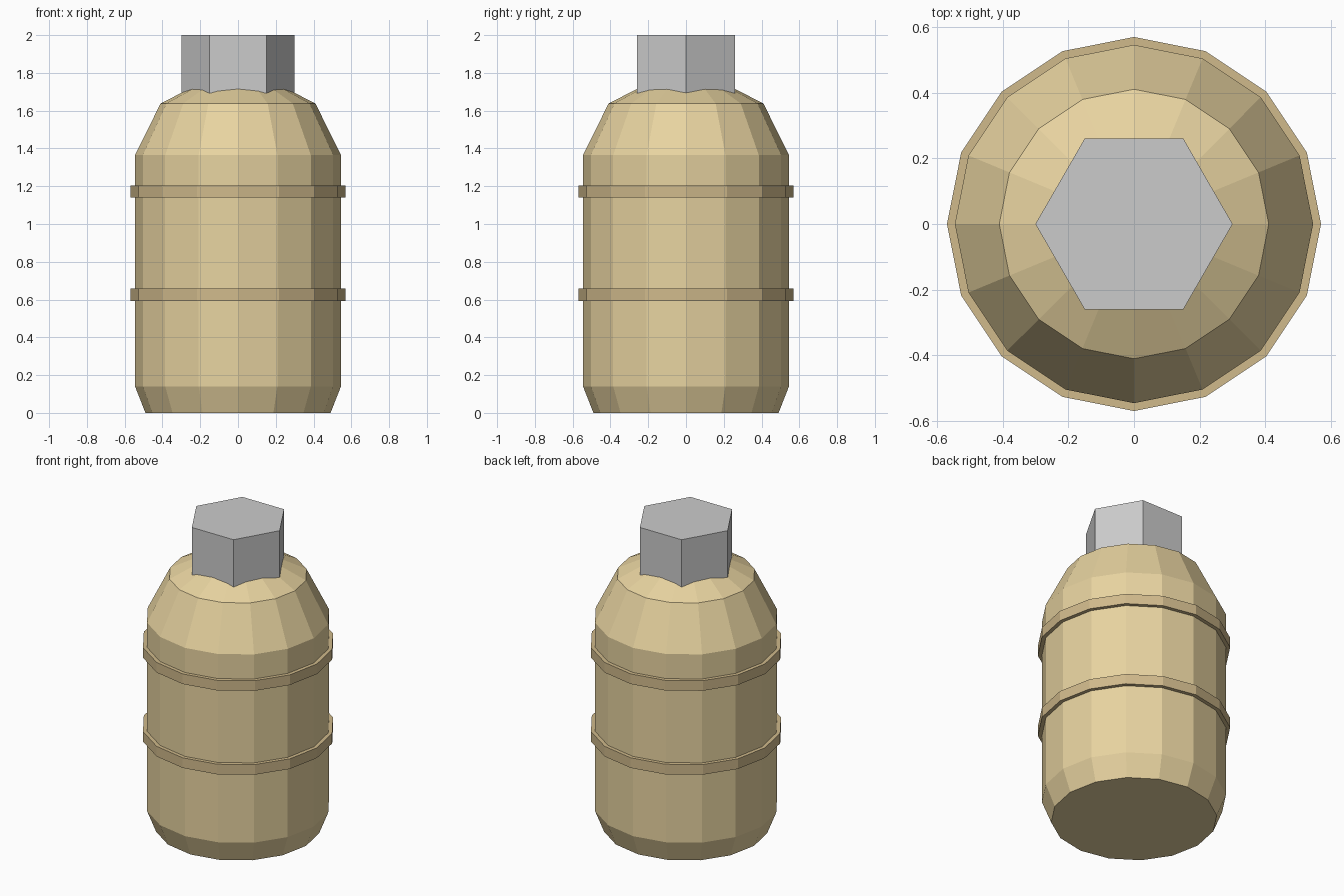
import bpy, bmesh
from math import cos, sin, tau

if "Cube" in bpy.data.objects:
    bpy.data.objects.remove(bpy.data.objects["Cube"])


def material(name, rgb):
    mat = bpy.data.materials.new(name)
    mat.diffuse_color = (*rgb, 1)
    mat.use_nodes = True
    mat.node_tree.nodes["Principled BSDF"].inputs["Base Color"].default_value = mat.diffuse_color
    return mat


def lathe(name, profile, sides, mat=None, ring=False):
    """Revolve (radius, z) points about z; cap the ends, or close the profile as a ring."""
    bm = bmesh.new()
    loops = [[bm.verts.new((r * cos(tau * i / sides), r * sin(tau * i / sides), z))
              for i in range(sides)] for r, z in profile]
    pairs = list(zip(loops, loops[1:]))
    if ring:
        pairs.append((loops[-1], loops[0]))
    else:
        bm.faces.new(loops[0])
        bm.faces.new(loops[-1])
    for a, b in pairs:
        for i in range(sides):
            j = (i + 1) % sides
            bm.faces.new((a[i], a[j], b[j], b[i]))
    bmesh.ops.recalc_face_normals(bm, faces=bm.faces)
    mesh = bpy.data.meshes.new(name)
    bm.to_mesh(mesh)
    bm.free()
    if mat:
        mesh.materials.append(mat)
    obj = bpy.data.objects.new(name, mesh)
    bpy.context.collection.objects.link(obj)
    return obj


tan = material("tan", (0.8, 0.65, 0.35))
brown = material("brown", (0.63, 0.49, 0.26))

# Canister body with chamfered foot and sloped shoulder
lathe("body", [(0.49, 0), (0.545, 0.14), (0.545, 1.365),
               (0.41, 1.638), (0.22, 1.735)], 16, tan)

# Two raised bands around the body
for name, z in (("lower_band", 0.626), ("upper_band", 1.172)):
    h = 0.033
    lathe(name, [(0.53, z - h), (0.569, z - h), (0.569, z + h), (0.53, z + h)],
          16, brown, ring=True)

# Hexagonal cap, sunk into the shoulder
lathe("cap", [(0.3, 1.66), (0.3, 2.0)], 6)
